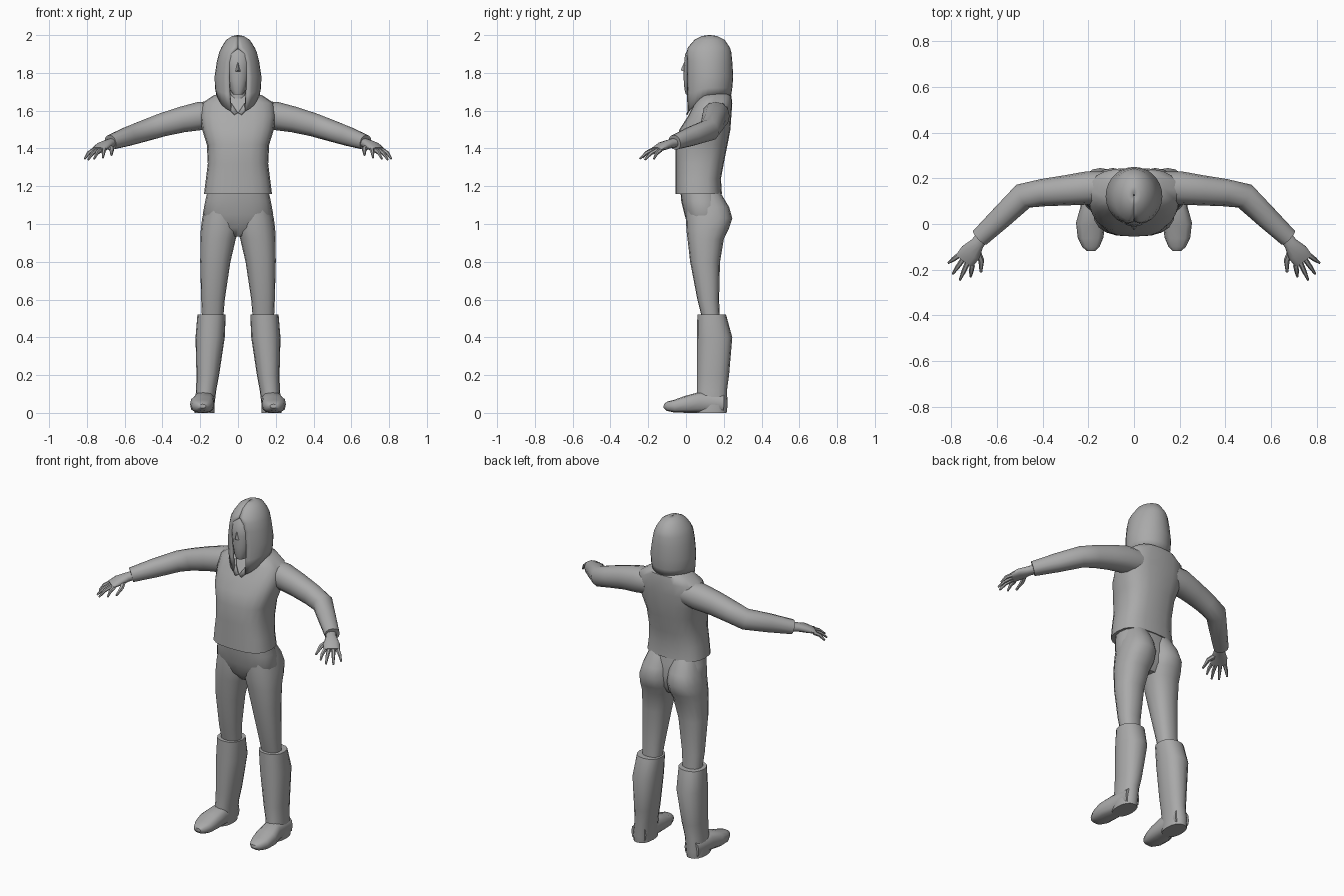
import bpy, bmesh, math
from mathutils import Vector

cube = bpy.data.objects.get("Cube")
if cube:
    bpy.data.objects.remove(cube, do_unlink=True)

grey = bpy.data.materials.new("plain grey")
grey.use_nodes = True
grey.diffuse_color = (0.4, 0.4, 0.4, 1)
shader = next(n for n in grey.node_tree.nodes if n.type == "BSDF_PRINCIPLED")
shader.inputs["Base Color"].default_value = grey.diffuse_color
shader.inputs["Roughness"].default_value = 0.8


def oval(angle, power):
    """Point on a unit superellipse."""
    c, s = math.cos(angle), math.sin(angle)
    return (math.copysign(abs(c) ** (2 / power), c),
            math.copysign(abs(s) ** (2 / power), s))


def loft(name, rings, closed=True, cap_start=True, cap_end=True, mirror=False, thickness=0):
    """Skin a list of point rings into one smooth object."""
    bm = bmesh.new()
    rows = [[bm.verts.new(p) for p in ring] for ring in rings]
    count = len(rows[0])
    for low, high in zip(rows, rows[1:]):
        for i in range(count if closed else count - 1):
            j = (i + 1) % count
            bm.faces.new((low[i], low[j], high[j], high[i]))
    if cap_start:
        bm.faces.new(rows[0][::-1])
    if cap_end:
        bm.faces.new(rows[-1])
    bmesh.ops.recalc_face_normals(bm, faces=bm.faces)
    mesh = bpy.data.meshes.new(name)
    bm.to_mesh(mesh)
    bm.free()
    mesh.materials.append(grey)
    obj = bpy.data.objects.new(name, mesh)
    bpy.context.collection.objects.link(obj)
    bpy.ops.object.select_all(action="DESELECT")
    obj.select_set(True)
    bpy.context.view_layer.objects.active = obj
    bpy.ops.object.shade_smooth_by_angle(angle=math.radians(42))
    if thickness:
        shell = obj.modifiers.new("shell", "SOLIDIFY")
        shell.thickness = thickness
        shell.offset = -1
    if mirror:
        flip = obj.modifiers.new("other side", "MIRROR")
        flip.use_mirror_merge = False
    return obj


def column(name, rows, power=2.3, sides=16, **options):
    """Upright part from rows of height, left, right, front, back."""
    rings = []
    for z, x0, x1, y0, y1 in rows:
        ring = []
        for i in range(sides):
            u, v = oval(math.tau * i / sides, power)
            ring.append(((x0 + x1) / 2 + u * (x1 - x0) / 2,
                         (y0 + y1) / 2 + v * (y1 - y0) / 2, z))
        rings.append(ring)
    return loft(name, rings, **options)


def centred(rows):
    return [(z, -half, half, front, back) for z, half, front, back in rows]


def limb(name, rows, power=2.2, sides=12):
    """Mirrored tube along a path; rows hold x, y, z, half width, half height."""
    path = [Vector(row[:3]) for row in rows]
    rings = []
    for k, row in enumerate(rows):
        along = path[min(k + 1, len(path) - 1)] - path[max(k - 1, 0)]
        side = along.cross(Vector((0, 0, 1))).normalized()
        up = side.cross(along).normalized()
        ring = []
        for i in range(sides):
            u, v = oval(math.tau * i / sides, power)
            ring.append(path[k] + side * u * row[3] + up * v * row[4])
        rings.append(ring)
    return loft(name, rings, mirror=True)


# Shirt body
column("shirt", centred([
    (1.16, .18, -.055, .19), (1.24, .17, -.055, .185), (1.32, .16, -.055, .2),
    (1.42, .165, -.055, .22), (1.5, .19, -.035, .235), (1.57, .2, .01, .24),
    (1.64, .19, .045, .245), (1.68, .13, .07, .24), (1.7, .07, .085, .2)]),
    power=2.7, sides=20)

# Collar flaps either side of the neckline
flap = [[(.002, .005, 1.59), (.035, .025, 1.64), (.06, .06, 1.68)],
        [(.02, .0, 1.58), (.06, .02, 1.62), (.085, .06, 1.67)]]
loft("collar_flaps", flap, closed=False, cap_start=False, cap_end=False,
     mirror=True, thickness=.008)

# Sleeves
limb("sleeves", [
    (.12, .16, 1.58, .07, .07), (.2, .158, 1.572, .073, .075),
    (.3, .147, 1.552, .066, .068), (.4, .137, 1.525, .06, .062),
    (.485, .122, 1.497, .058, .058), (.58, .03, 1.465, .05, .052),
    (.675, -.06, 1.432, .042, .04)])

# Hands
limb("hands", [
    (.65, -.035, 1.435, .028, .025), (.685, -.085, 1.425, .03, .024),
    (.715, -.125, 1.412, .046, .022), (.742, -.16, 1.393, .045, .014)])

# Fingers fan out along the end of the palm
knuckle_out, knuckle_in = Vector((.764, -.135, 1.392)), Vector((.708, -.18, 1.392))
tips = [(.812, -.17, 1.345), (.793, -.218, 1.34), (.762, -.245, 1.345), (.715, -.23, 1.35)]
for k, tip in enumerate(tips):
    base = knuckle_out.lerp(knuckle_in, k / 3)
    middle = base.lerp(Vector(tip), .55) + Vector((0, 0, .01))
    limb("fingers_" + str(k + 1), [(*base, .012, .012), (*middle, .01, .01), (*tip, .005, .005)],
         sides=6)
limb("thumbs", [(.69, -.11, 1.415, .015, .014), (.668, -.16, 1.395, .013, .012),
                (.67, -.21, 1.365, .006, .006)], sides=6)

# Trousers
column("trouser_hips", centred([
    (.935, .04, .05, .16), (.98, .15, .012, .19), (1.05, .187, -.008, .2),
    (1.12, .174, -.025, .19), (1.18, .16, -.03, .18)]), power=2.5, sides=20)
column("trouser_legs", [
    (.48, .08, .19, .09, .18), (.6, .07, .195, .06, .175), (.8, .04, .2, .022, .18),
    (.92, .012, .199, .008, .2), (.97, -.004, .197, .002, .225),
    (1.03, -.005, .19, 0, .245), (1.09, 0, .175, 0, .228),
    (1.17, .01, .15, 0, .18)], mirror=True)

# Boots
column("boot_shafts", [
    (0, .125, .23, .05, .215), (.04, .125, .23, .05, .22), (.12, .115, .222, .058, .217),
    (.2, .1, .22, .057, .228), (.4, .07, .225, .058, .245),
    (.52, .065, .215, .06, .212)], mirror=True)
limb("boot_feet", [
    (.178, .2, .05, .048, .05), (.18, .07, .055, .055, .055), (.19, 0, .045, .064, .045),
    (.19, -.06, .035, .056, .034), (.188, -.1, .035, .038, .025),
    (.188, -.118, .036, .018, .01)], power=2.8)

# Neck and head
column("neck", centred([(1.6, .055, .05, .17), (1.66, .045, .06, .16), (1.76, .045, .05, .16)]))
column("head", centred([
    (1.685, .025, .0, .06), (1.71, .042, -.008, .12), (1.76, .06, -.012, .18),
    (1.83, .075, -.012, .205), (1.9, .075, -.005, .2), (1.95, .05, .04, .18)]))

# Nose
bridge = [(0, -.008, 1.86), (.008, -.004, 1.85), (-.008, -.004, 1.85)]
nostril = [(0, -.028, 1.815), (.016, -.006, 1.805), (-.016, -.006, 1.805)]
loft("nose", [bridge, nostril])

# Hair: open at the face, with front locks hanging lower than the back
hair_rows = [
    # height, half width, front, back, face gap, front drop
    (1.675, .113, .0, .238, .36, .085), (1.72, .122, -.004, .245, .4, .04),
    (1.78, .124, -.006, .25, .42, 0), (1.86, .112, -.006, .245, .42, 0),
    (1.91, .1, -.002, .24, .3, 0), (1.935, .088, .01, .232, .03, 0),
    (1.975, .062, .045, .205, 0, 0), (1.995, .03, .085, .165, 0, 0),
    (2, .003, .12, .13, 0, 0)]
steps = 24
rings = []
for z, half, front, back, gap, drop in hair_rows:
    ring = []
    for i in range(steps + 1):
        turn = gap + (math.tau - 2 * gap) * i / steps
        lower = drop * max(0, math.cos(turn)) ** 1.5
        ring.append((half * math.sin(turn),
                     (front + back) / 2 - math.cos(turn) * (back - front) / 2,
                     z - lower))
    rings.append(ring)
loft("hair", rings, closed=False, cap_start=False, cap_end=False, thickness=.015)
